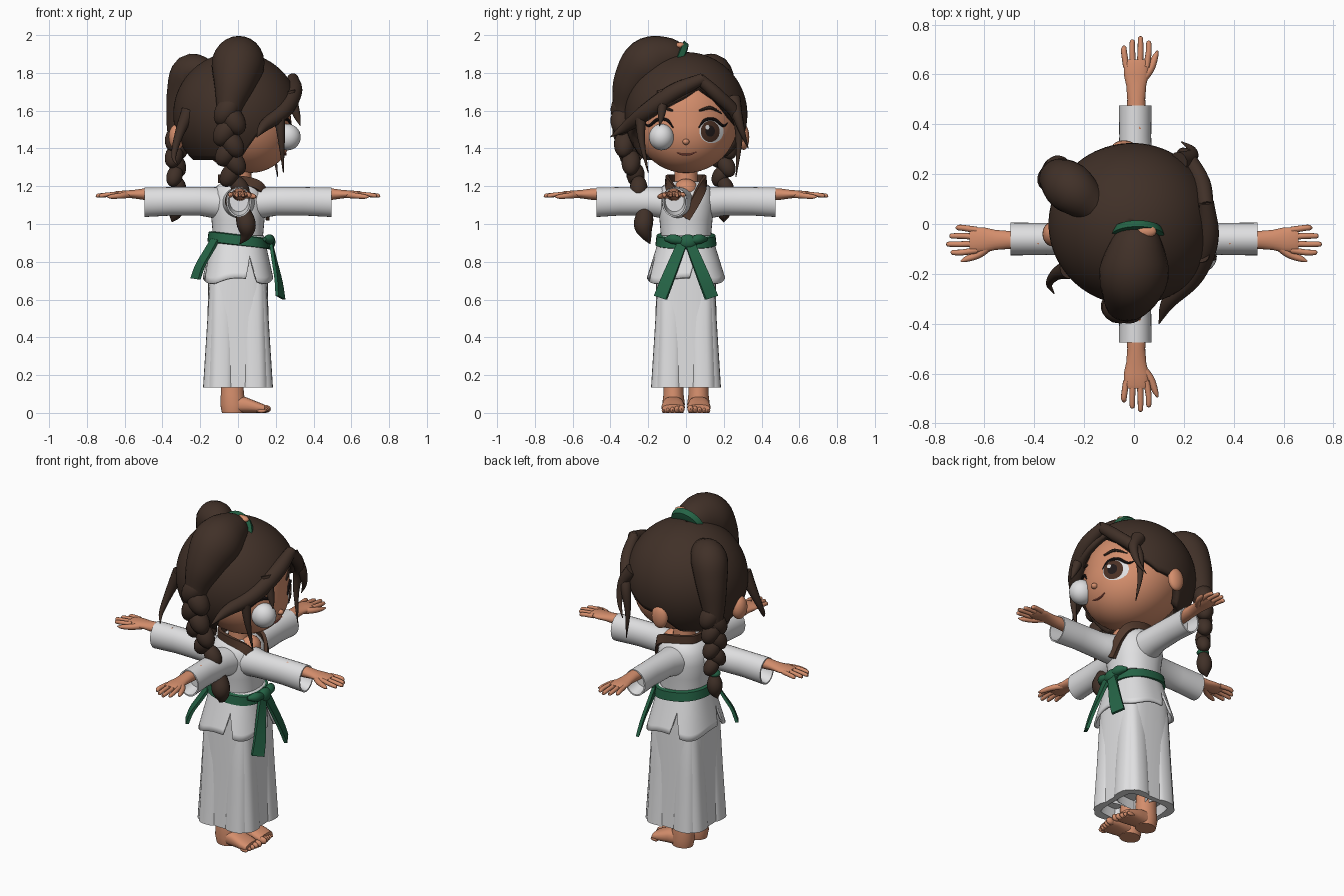
import bpy, bmesh, math
from mathutils import Vector, Matrix

def material(name, r, g, b):
    m = bpy.data.materials.new(name)
    m.diffuse_color = (r, g, b, 1)
    return m

HAIR = material("dark_brown_hair", 0.052, 0.030, 0.021)
SKIN = material("warm_skin", 0.66, 0.27, 0.15)
CLOTH = material("white_cloth", 0.74, 0.74, 0.75)
GREEN = material("green_belt", 0.018, 0.125, 0.06)
COLLAR = material("brown_collar", 0.085, 0.042, 0.026)
IRIS = material("iris_brown", 0.07, 0.03, 0.018)
DARK = material("lash_black", 0.015, 0.01, 0.01)
LIP = material("lip_red", 0.38, 0.10, 0.07)

FIRST = Matrix.Identity(4)                       # figure facing +x
SECOND = Matrix.Rotation(-math.pi / 2, 4, 'Z')   # figure facing -y

def finish(name, bm, mat, M=FIRST):
    bmesh.ops.transform(bm, matrix=M, verts=bm.verts)
    bmesh.ops.recalc_face_normals(bm, faces=bm.faces)
    me = bpy.data.meshes.new(name)
    bm.to_mesh(me)
    bm.free()
    me.materials.append(mat)
    ob = bpy.data.objects.new(name, me)
    bpy.context.collection.objects.link(ob)
    return ob

def loft(name, rings, mat, M=FIRST, caps=True):
    bm = bmesh.new()
    vs = [[bm.verts.new(p) for p in r] for r in rings]
    n = len(vs[0])
    for a, b in zip(vs, vs[1:]):
        for i in range(n):
            bm.faces.new((a[i], a[(i + 1) % n], b[(i + 1) % n], b[i]))
    if caps:
        bm.faces.new(vs[0])
        bm.faces.new(vs[-1])
    return finish(name, bm, mat, M)

def oval(c, u, v, ru, rv, n=28, e=2.0):
    """Superellipse ring around c in the plane u, v."""
    out = []
    for i in range(n):
        a = 2 * math.pi * i / n
        f = lambda t: math.copysign(abs(t) ** (2 / e), t)
        out.append(Vector(c) + Vector(u) * ru * f(math.cos(a)) + Vector(v) * rv * f(math.sin(a)))
    return out

def blob(name, c, r, mat, M=FIRST, rot=Matrix.Identity(4), seg=24):
    bm = bmesh.new()
    bmesh.ops.create_uvsphere(bm, u_segments=seg, v_segments=seg // 2, radius=1)
    T = Matrix.Translation(c) @ rot @ Matrix.Diagonal((*r, 1))
    return finish(name, bm, mat, M @ T)

def smooth_path(pts, k=5):
    """Catmull-Rom samples through points of any dimension."""
    P = [Vector(p) for p in pts]
    P = [P[0] * 2 - P[1]] + P + [P[-1] * 2 - P[-2]]
    out = []
    for i in range(1, len(P) - 2):
        a, b, c, d = P[i - 1:i + 3]
        for j in range(k):
            t = j / k
            out.append((b * 2 + (c - a) * t + (a * 2 - b * 5 + c * 4 - d) * t * t
                        + (b * 3 - a - c * 3 + d) * t ** 3) / 2)
    return out + [P[-2]]

def tube(name, pts, mat, M=FIRST, n=14):
    """Points are x, y, z, radius."""
    S = smooth_path(pts)
    P = [s.to_3d() for s in S]
    rings, u = [], None
    for i, p in enumerate(P):
        t = (P[min(i + 1, len(P) - 1)] - P[max(i - 1, 0)]).normalized()
        u = t.orthogonal() if u is None else u - t * u.dot(t)
        u.normalize()
        r = max(S[i][3], 0.001)
        rings.append(oval(p, u, t.cross(u), r, r, n))
    return loft(name, rings, mat, M)

def ribbon(name, pts, mat, thick=0.018, M=FIRST):
    """Flat band facing away from the vertical axis; points are x, y, z, width."""
    S = smooth_path(pts)
    P = [s.to_3d() for s in S]
    rings = []
    for i, p in enumerate(P):
        t = (P[min(i + 1, len(P) - 1)] - P[max(i - 1, 0)]).normalized()
        nrm = Vector((p.x, p.y, 0)).normalized()
        b = t.cross(nrm).normalized() * S[i][3] / 2
        nrm *= thick / 2
        rings.append([p + b + nrm, p - b + nrm, p - b - nrm, p + b - nrm])
    return loft(name, rings, mat, M)

def lerp_table(tab, x):
    for (a, p), (b, q) in zip(tab, tab[1:]):
        if a <= x <= b:
            s = (x - a) / (b - a)
            return p + (q - p) * s
    return tab[-1][1]

X, Y, Z = Vector((1, 0, 0)), Vector((0, 1, 0)), Vector((0, 0, 1))

# arms, hands and trousers of both overlapping figures
for M, fwd, reach, tag in ((FIRST, 0.005, 0.0, "a"), (SECOND, 0.06, 0.0, "b")):
    ext = 0.0 if tag == "a" else 0.02
    for s in (1, -1):
        sleeve = [(0.0, 1.10, 0.10, 0.09), (0.10, 1.11, 0.09, 0.085), (0.2, 1.12, 0.07, 0.076),
                  (0.35, 1.12, 0.064, 0.075), (0.475 + ext, 1.115, 0.066, 0.078),
                  (0.475 + ext, 1.115, 0.058, 0.07), (0.40, 1.125, 0.05, 0.06)]
        loft("sleeve_" + tag, [oval((fwd if l > .15 else fwd / 2, s * l, z), X, Z, a, b)
                               for l, z, a, b in sleeve], CLOTH, M)
        arm = [(0.38, 0.04, 0.036), (0.50, 0.036, 0.030), (0.555, 0.040, 0.022),
               (0.60, 0.050, 0.019), (0.645, 0.050, 0.016), (0.66, 0.042, 0.011)]
        loft("forearm_" + tag, [oval((fwd + 0.004, s * l, 1.158), X, Z, a, b, 20)
                                for l, a, b in arm], SKIN, M)
        for k, tip in enumerate((0.715, 0.74, 0.752, 0.735)):
            f = fwd - 0.036 + 0.027 * k
            f2 = fwd - 0.045 + 0.033 * k
            tube("finger_" + tag, [(f, s * 0.63, 1.158, 0.013), (f2, s * 0.69, 1.155, 0.012),
                 (f2, s * (tip - 0.008), 1.150, 0.010), (f2, s * tip, 1.150, 0.003)], SKIN, M, 10)
        tube("thumb_" + tag, [(fwd + 0.02, s * 0.57, 1.155, 0.018), (fwd + 0.06, s * 0.62, 1.150, 0.016),
             (fwd + 0.08, s * 0.67, 1.145, 0.012), (fwd + 0.09, s * 0.695, 1.145, 0.003)], SKIN, M, 10)
        leg = [(0.84, 0.075, 0.13), (0.70, 0.078, 0.15), (0.45, 0.080, 0.165),
               (0.135, 0.085, 0.185), (0.135, 0.07, 0.165), (0.19, 0.065, 0.15)]
        loft("trouser_leg_" + tag, [oval((0, s * (a + 0.002), z), X, Y, b, a, 36, 3)
                                    for z, a, b in leg], CLOTH, M)

# bare feet with toes
for s in (1, -1):
    ankle = [(0.22, -0.03, 0.05), (0.10, -0.03, 0.053), (0.045, -0.025, 0.06), (0.0, -0.025, 0.052)]
    loft("ankle", [oval((x, s * 0.066, z), X, Y, r * 1.15, r) for z, x, r in ankle], SKIN)
    foot = [(-0.02, 0.045, 0.05, 0.045), (0.04, 0.042, 0.056, 0.042), (0.10, 0.03, 0.062, 0.03),
            (0.14, 0.022, 0.058, 0.022)]
    loft("foot", [oval((x, s * 0.068, z), Y, Z, a, b, 24, 2.5) for x, z, a, b in foot], SKIN)
    for k in range(5):
        r = 0.021 - 0.0025 * k
        blob("toe", (0.148 - 0.006 * k, s * (0.024 + 0.024 * k), r), (0.026, r * .8, r), SKIN, seg=12)

# jacket body
body = [(0.86, 0.135, 0.13), (0.93, 0.132, 0.132), (1.02, 0.14, 0.14), (1.10, 0.15, 0.15),
        (1.16, 0.142, 0.142), (1.20, 0.115, 0.125), (1.225, 0.075, 0.09)]
loft("jacket_body", [oval((0, 0, z), X, Y, a, b, 40, 2.3) for z, a, b in body], CLOTH)

# jacket skirt with notched hem
def hem(deg):
    h = 0.70 + 0.015 * math.cos(math.radians(4 * deg))
    for c in (-72, 12, 105, 195):
        d = abs((deg - c + 180) % 360 - 180)
        h += 0.13 * max(0, 1 - d / 9)
    return h
rings = []
for j in range(9):
    t, ring = j / 8, []
    for i in range(120):
        a = math.radians(i * 3)
        z = 0.94 + (hem(i * 3) - 0.94) * t
        d = (0.94 - z) / 0.24
        p = oval((0, 0, z), X, Y, 0.137 + 0.053 * d, 0.137 + 0.075 * d, 120, 2.5)[i]
        ring.append(p)
    rings.append(ring)
skirt = loft("jacket_skirt", rings, CLOTH, caps=False)
skirt.modifiers.new("cloth", 'SOLIDIFY').thickness = 0.012

# belt, knot and hanging ends
loft("belt", [oval((0, 0, z), X + Z * -0.12, Y, r, r, 40, 2.4) for z, r in
              ((0.885, 0.15), (0.89, 0.162), (0.94, 0.156), (0.945, 0.14))], GREEN)
blob("belt_knot", (0.168, 0.01, 0.905), (0.03, 0.05, 0.04), GREEN)
for s in (1, -1):
    tube("belt_loop", [(0.17, s * 0.02, .91, .02), (0.165, s * 0.07, .92, .026), (0.14, s * 0.11, .92, .01)], GREEN)
    ribbon("belt_end", [(0.175, s * 0.02, 0.90, 0.05), (0.195, s * 0.06, 0.80, 0.06),
                        (0.215, s * 0.10, 0.70, 0.07), (0.225, s * 0.135, 0.61, 0.075)], GREEN)
ribbon("side_belt_end", [(-0.12, -0.11, 0.92, 0.05), (-0.16, -0.13, 0.85, 0.06),
                         (-0.20, -0.15, 0.78, 0.065), (-0.225, -0.16, 0.71, 0.07)], GREEN)

# neck, chest and collar
tube("neck", [(0.01, 0, 1.15, .075), (0.01, 0, 1.22, .062), (0.01, 0, 1.38, .06)], SKIN, n=24)
blob("chest", (0.075, 0, 1.18), (0.065, 0.065, 0.06), SKIN)
ribbon("collar", [(0.157, 0.0, 1.03, .045), (0.150, 0.055, 1.13, .05), (0.105, 0.09, 1.205, .05),
                  (0, 0.098, 1.235, .045), (-0.085, 0.055, 1.24, .045), (-0.085, -0.055, 1.24, .045),
                  (0, -0.098, 1.235, .045), (0.105, -0.09, 1.205, .05), (0.150, -0.04, 1.13, .05),
                  (0.155, 0.02, 1.04, .045)], COLLAR, 0.02)

# head: ellipsoid with the chin pushed forward
HC, HR = 1.56, Vector((0.28, 0.28, 0.29))
def chin(z):
    return 0.06 * max(0, (HC - z) / HR.z)
def face_x(y, z):
    return HR.x * math.sqrt(max(0, 1 - (y / HR.y) ** 2 - ((z - HC) / HR.z) ** 2)) + chin(z)
head = blob("head", (0, 0, HC), HR, SKIN, seg=48)
for v in head.data.vertices:
    v.co.x += chin(v.co.z)
blob("nose", (face_x(0, 1.435) + 0.002, 0, 1.435), (0.02, 0.018, 0.016), SKIN)
blob("ear", (-0.04, 0.305, 1.46), (0.05, 0.03, 0.068), SKIN)
blob("ear", (-0.325, -0.04, 1.46), (0.042, 0.05, 0.068), SKIN)

# face details laid on the head surface
def patch(name, cy, cz, ry, rz, off, mat):
    rings = []
    for k in (1, 0.75, 0.5, 0.25, 0.02):
        rings.append([Vector((face_x(p.y, p.z) + off, p.y, p.z))
                      for p in oval((0, cy, cz), Y, Z, ry * k, rz * k, 28)])
    loft(name, rings, mat)
def stroke(name, pts, mat):
    tube(name, [(face_x(y, z) + 0.003, y, z, r) for y, z, r in pts], mat, n=8)
patch("eye_white", 0.135, 1.49, 0.064, 0.062, 0.004, CLOTH)
patch("iris", 0.128, 1.49, 0.05, 0.056, 0.007, IRIS)
patch("pupil", 0.128, 1.492, 0.025, 0.03, 0.009, DARK)
patch("eye_glint", 0.113, 1.512, 0.011, 0.012, 0.011, CLOTH)
blob("bulging_eye", (0.262, -0.13, 1.46), (0.07, 0.066, 0.07), CLOTH, seg=32)
for s in (1, -1):
    stroke("lash", [(s * 0.068, 1.51, .003), (s * 0.10, 1.55, .008), (s * 0.15, 1.553, .009),
                    (s * 0.195, 1.52, .007), (s * 0.222, 1.535, .002)], DARK)
    stroke("brow", [(s * 0.07, 1.60, .006), (s * 0.13, 1.615, .009), (s * 0.19, 1.585, .003)], HAIR)
stroke("mouth", [(-0.05, 1.378, .002), (-0.02, 1.368, .005), (0.02, 1.368, .005), (0.055, 1.38, .002)], LIP)

# hair cap following a hairline around the head
LINE = [(-180, 1.34), (-85, 1.34), (-70, 1.47), (-45, 1.55), (0, 1.68), (14, 1.73), (30, 1.67),
        (50, 1.56), (75, 1.48), (95, 1.47), (115, 1.36), (180, 1.34)]
rings = []
for j in range(26):
    ring = []
    for i in range(96):
        d = -180 + i * 3.75
        th = max(0.01, j / 25 * math.acos((lerp_table(LINE, d) - 1.58) / 0.33))
        a = math.radians(d)
        ring.append(Vector((-0.008 + 0.335 * math.sin(th) * math.cos(a),
                            0.325 * math.sin(th) * math.sin(a), 1.58 + 0.33 * math.cos(th))))
    rings.append(ring)
cap = loft("hair_cap", rings, HAIR, caps=False)
solid = cap.modifiers.new("thickness", 'SOLIDIFY')
solid.thickness, solid.offset = 0.04, -1

# loose locks, fringe and flicks
for pts in (
    [(.29, .09, 1.77, .03), (.295, -.06, 1.70, .045), (.24, -.2, 1.60, .045), (.14, -.31, 1.52, .03), (.10, -.40, 1.46, .002)],
    [(.29, .07, 1.77, .03), (.27, .17, 1.68, .035), (.21, .27, 1.57, .03), (.19, .28, 1.42, .016), (.21, .265, 1.25, .002)],
    [(.22, -.24, 1.56, .03), (.23, -.235, 1.44, .018), (.24, -.20, 1.27, .002)],
    [(.18, .25, 1.66, .04), (.23, .27, 1.58, .028), (.23, .30, 1.48, .015), (.19, .33, 1.40, .002)],
    [(-.26, -.18, 1.60, .04), (-.31, -.20, 1.48, .025), (-.34, -.24, 1.36, .013), (-.32, -.28, 1.31, .002)],
    [(.27, -.12, 1.70, .035), (.31, -.13, 1.58, .02), (.33, -.14, 1.52, .002)],
):
    tube("hair_lock", pts, HAIR)

# ponytails running into braids with tied ends
def braid(pts, n, r):
    S = smooth_path(pts, 12)
    for k in range(n):
        p = S[round(k / (n - 1) * (len(S) - 1))]
        s = 1 if k % 2 else -1
        side = Vector((-p.y, p.x, 0)).normalized()
        q = p + side * s * r * 0.35
        w = r * (1.1 - 0.35 * k / n)
        blob("braid_lobe", q, (w, w, w * 1.45), HAIR, seg=18, rot=Matrix.Rotation(s * 0.55, 4, Vector((p.x, p.y, 0))))

tube("ponytail", [(.02, -.02, 1.86, .075), (.01, -.10, 1.875, .115), (0, -.20, 1.845, .14),
                  (-.02, -.28, 1.74, .11), (-.045, -.32, 1.62, .07), (-.05, -.33, 1.52, .05)], HAIR, n=24)
braid([(-.04, -.34, 1.60), (-.05, -.33, 1.45), (-.03, -.28, 1.30), (0, -.235, 1.14)], 9, 0.056)
blob("hair_tie", (.005, -.225, 1.105), (.036, .036, .02), GREEN)
tube("braid_end", [(.005, -.225, 1.12, .022), (.03, -.22, 1.05, .045), (.045, -.225, .99, .05),
                   (.04, -.21, .94, .03), (.01, -.19, .895, .002)], HAIR)
tube("back_ponytail", [(-.16, .07, 1.80, .07), (-.25, .14, 1.80, .10), (-.29, .175, 1.69, .088),
                       (-.315, .19, 1.55, .065), (-.325, .20, 1.44, .045)], HAIR, n=24)
braid([(-.32, .20, 1.50), (-.33, .20, 1.36), (-.325, .195, 1.20)], 7, 0.05)
blob("hair_tie", (-.325, .195, 1.155), (.034, .034, .02), GREEN)
tube("braid_end", [(-.325, .195, 1.16, .02), (-.33, .20, 1.10, .042), (-.335, .20, 1.05, .035), (-.35, .20, 1.01, .002)], HAIR)

# band at the top of the main ponytail
axis = Vector((0, -0.9, 0.35)).normalized()
u = axis.orthogonal().normalized()
loft("hair_band", [oval(Vector((.015, -.035, 1.865)) + axis * d, u, axis.cross(u), r, r, 32)
                   for d, r in ((-.02, .07), (-.015, .098), (.015, .108), (.02, .08))], GREEN)
blob("scalp_patch", (.05, -.03, 1.945), (.04, .025, .018), SKIN)

bpy.ops.object.select_all(action='SELECT')
bpy.context.view_layer.objects.active = cap
bpy.ops.object.shade_smooth_by_angle(angle=math.radians(40))
